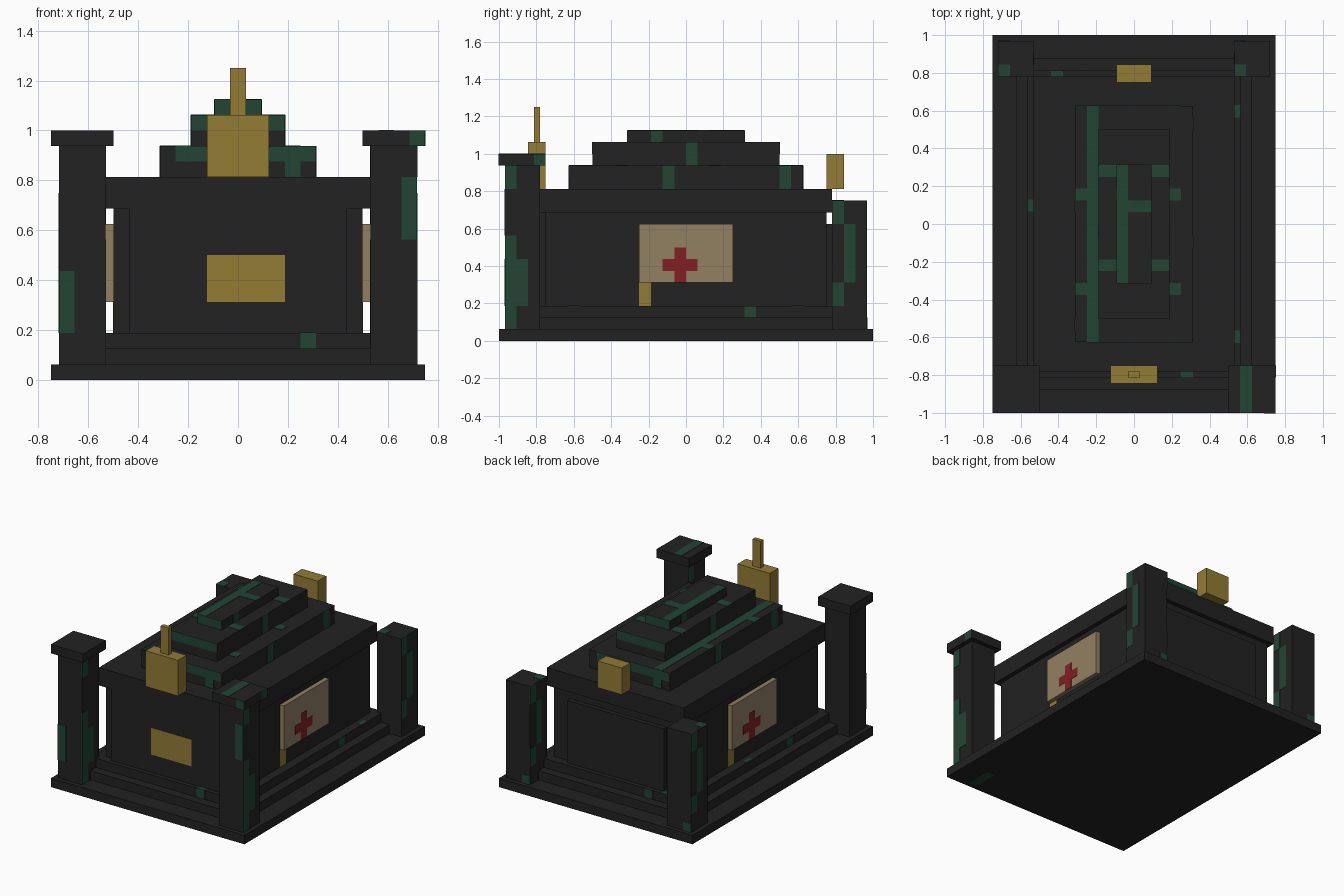
import bpy, bmesh
from mathutils import Vector


def srgb(r, g, b):
    def lin(c):
        c /= 255
        return c / 12.92 if c <= 0.04045 else ((c + 0.055) / 1.055) ** 2.4
    return (lin(r), lin(g), lin(b), 1)


def material(name, rgb):
    m = bpy.data.materials.new(name)
    m.diffuse_color = srgb(*rgb)
    return m


STONE = material("dark_stone", (34, 34, 34))
MOSS = material("moss_green", (33, 69, 53))
GOLD = material("old_gold", (146, 124, 52))
TAN = material("tan_board", (146, 129, 98))
RED = material("cross_red", (130, 32, 35))
T = 0.002  # painted plate thickness


def boxes(name, mat, spans):
    """One object made of boxes, each (x0, x1, y0, y1, z0, z1)."""
    bm = bmesh.new()
    for s in spans:
        lo, hi = Vector(s[0::2]), Vector(s[1::2])
        verts = bmesh.ops.create_cube(bm, size=1)["verts"]
        for v in verts:
            v.co = Vector([(lo[i] + hi[i]) / 2 + v.co[i] * (hi[i] - lo[i]) for i in range(3)])
    me = bpy.data.meshes.new(name)
    bm.to_mesh(me)
    bm.free()
    me.materials.append(mat)
    ob = bpy.data.objects.new(name, me)
    bpy.context.collection.objects.link(ob)
    return ob


def block(name, x, y, z0, z1):
    boxes(name, STONE, [(-x, x, -y, y, z0, z1)])


def on_x(x, s, y0, y1, z0, z1):   # plate on a face looking along s * x
    a, b = sorted((x - s * T, x + s * T))
    return (a, b, y0, y1, z0, z1)


def on_y(y, s, x0, x1, z0, z1):
    a, b = sorted((y - s * T, y + s * T))
    return (x0, x1, a, b, z0, z1)


def on_top(z, x0, x1, y0, y1):
    return (x0, x1, y0, y1, z - T, z + T)


def turned(span):                 # half turn about the vertical axis
    x0, x1, y0, y1, z0, z1 = span
    return (-x1, -x0, -y1, -y0, z0, z1)


def both(spans):
    return spans + [turned(s) for s in spans]


# Base, steps, body and roof
block("base", 0.75, 1.0, 0, 0.0625)
block("lower_step", 0.625, 0.875, 0.0625, 0.125)
block("upper_step", 0.5625, 0.8125, 0.125, 0.1875)
block("body", 0.5, 0.75, 0.1875, 0.6875)
boxes("front_panel", STONE, [(-0.4375, 0.4375, -0.78125, -0.75, 0.1875, 0.6875)])
boxes("back_panel", STONE, [(-0.375, 0.375, 0.75, 0.78125, 0.1875, 0.625)])
block("roof_slab", 0.53125, 0.78125, 0.6875, 0.8125)
block("roof_tier_low", 0.3125, 0.625, 0.8125, 0.9375)
block("roof_tier_mid", 0.1875, 0.5, 0.9375, 1.0625)
block("roof_tier_top", 0.09375, 0.3125, 1.0625, 1.125)

# Corner pillars, the front pair taller and capped
for side, s in (("left", -1), ("right", 1)):
    x0, x1 = sorted((s * 0.53125, s * 0.71875))
    c0, c1 = sorted((s * 0.5, s * 0.75))
    boxes("front_pillar_" + side, STONE, [(x0, x1, -0.96875, -0.78125, 0.0625, 0.9375)])
    boxes("pillar_cap_" + side, STONE, [(c0, c1, -1, -0.75, 0.9375, 1)])
    boxes("back_pillar_" + side, STONE, [(x0, x1, 0.78125, 0.96875, 0.0625, 0.75)])

# Gold ornaments
boxes("front_ornament", GOLD, [(-0.125, 0.125, -0.84375, -0.75, 0.8125, 1.0625)])
boxes("ornament_spike", GOLD, [(-0.03125, 0.03125, -0.8125, -0.78125, 1.0625, 1.25)])
boxes("back_ornament", GOLD, [(-0.09375, 0.09375, 0.75, 0.84375, 0.8125, 1)])
boxes("front_plaque", GOLD, [on_y(-0.78125, -1, -0.125, 0.1875, 0.3125, 0.5)])

# Side boards with red cross and gold stripe
boxes("side_boards", TAN, both([(0.5, 0.53125, -0.25, 0.25, 0.3125, 0.625)]))
boxes("gold_stripes", GOLD, both([on_x(0.5, 1, -0.25, -0.1875, 0.1875, 0.3125)]))
boxes("red_crosses", RED, both([
    on_x(0.53125, 1, -0.0625, 0, 0.3125, 0.5),
    on_x(0.53125, 1, -0.125, -0.0625, 0.375, 0.4375),
    on_x(0.53125, 1, 0, 0.0625, 0.375, 0.4375)]))

# Moss on the roof tiers: fronts and sides, repeated by a half turn
boxes("tier_side_moss", MOSS, both([
    on_y(-0.625, -1, -0.25, 0.3125, 0.875, 0.9375),
    on_y(-0.625, -1, 0.1875, 0.25, 0.8125, 0.875),
    on_y(-0.5, -1, -0.1875, 0.1875, 1.0, 1.0625),
    on_y(-0.3125, -1, -0.09375, 0.09375, 1.0625, 1.125),
    on_x(0.3125, 1, -0.125, -0.0625, 0.8125, 0.9375),
    on_x(0.3125, 1, 0.5, 0.5625, 0.8125, 0.9375),
    on_x(0.1875, 1, 0, 0.0625, 0.9375, 1.0625),
    on_x(0.09375, 1, -0.1875, -0.125, 1.0625, 1.125)]))

# Moss on the tier tops
tops = [on_top(0.9375, -0.25, -0.1875, -0.625, 0.625),
        on_top(1.125, -0.09375, -0.03125, -0.3125, 0.3125),
        on_top(1.125, -0.03125, 0.09375, 0.0625, 0.125)]
for y in (0.125, -0.375):
    tops += [on_top(0.9375, x, x + 0.0625, y, y + 0.0625) for x in (-0.3125, 0.1875)]
for y in (0.25, -0.25):
    tops += [on_top(1.0625, x, x + 0.09375, y, y + 0.0625) for x in (-0.1875, 0.09375)]
boxes("tier_top_moss", MOSS, tops)

# Moss on the steps and base
boxes("step_moss", MOSS, both([
    on_y(-0.8125, -1, 0.25, 0.3125, 0.125, 0.1875),
    on_x(0.5625, 1, 0.3125, 0.375, 0.125, 0.1875)]) + [
    on_top(0.1875, 0.53125, 0.5625, 0.565, 0.63),
    on_top(0.1875, 0.53125, 0.5625, -0.63, -0.565),
    on_top(0.1875, -0.5625, -0.53125, 0.065, 0.13),
    on_top(0.1875, -0.44, -0.375, 0.78125, 0.8125),
    on_top(0.1875, 0.25, 0.3125, -0.8125, -0.78125)])
boxes("base_moss", MOSS, [(0.53, 0.59, -0.97, -0.78, -0.001, 0.01)])

# Moss on pillar side faces; (offset from pillar centre, z range)
W = 0.09375
front_marks = [(-W, -0.03125, 0.8125, 0.9375), (-W, -0.03125, 0.0625, 0.5625),
               (-0.03125, 0.03125, 0.1875, 0.4375)]
back_marks = [(-W, -0.03125, 0.625, 0.75), (-0.03125, 0.03125, 0.3125, 0.625),
              (-W, -0.03125, 0.1875, 0.3125)]
marks = []
for s in (-1, 1):
    for yc, pattern in ((-0.875, front_marks), (0.875, back_marks)):
        for a, b, z0, z1 in pattern:
            marks.append(on_x(s * 0.625 + W, 1, yc + a, yc + b, z0, z1))
            if s == 1 or yc > 0:
                marks.append(on_x(s * 0.625 - W, -1, yc - b, yc - a, z0, z1))
boxes("pillar_side_moss", MOSS, marks)

# Moss on pillar fronts, backs, tops and the right cap
boxes("pillar_moss", MOSS, [
    on_y(-0.96875, -1, -0.71875, -0.656, 0.1875, 0.4375),
    on_y(-0.96875, -1, 0.656, 0.71875, 0.5625, 0.8125),
    on_y(0.96875, 1, 0.53125, 0.59, 0.0625, 0.125),
    on_y(0.96875, 1, -0.71875, -0.656, 0.0625, 0.125),
    on_top(0.75, -0.71875, -0.656, 0.78125, 0.84375),
    on_top(0.75, 0.53125, 0.59375, 0.78125, 0.84375)])
boxes("cap_moss", MOSS, [
    on_top(1.0, 0.5625, 0.625, -1, -0.75),
    on_y(-1, -1, 0.6875, 0.75, 0.9375, 1),
    on_x(0.75, 1, -0.8125, -0.75, 0.9375, 1)])
